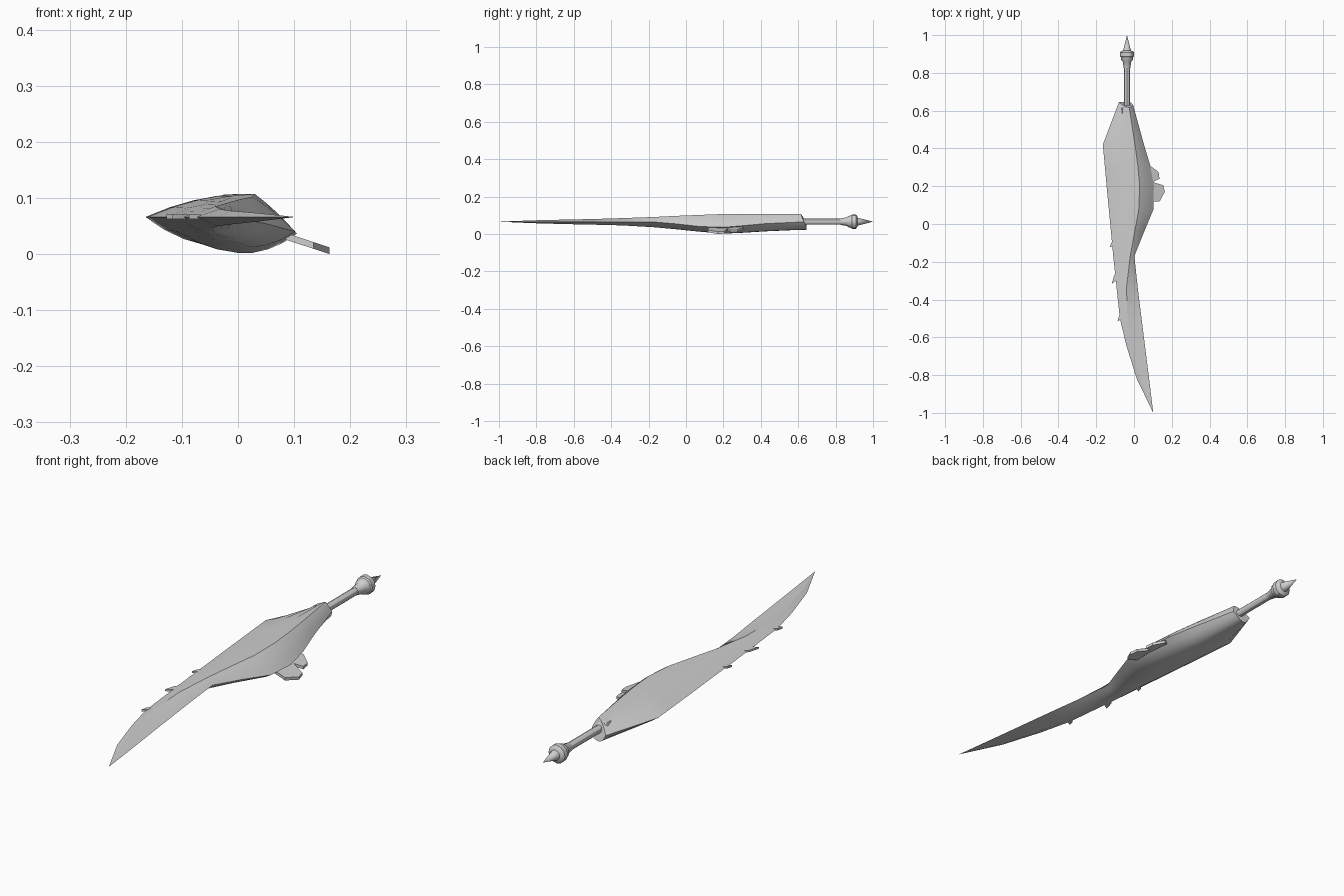
import bpy, bmesh, math
from mathutils import Vector

grey = bpy.data.materials.new("light_grey")
grey.diffuse_color = (0.62, 0.62, 0.62, 1)


def finish(name, bm, angle=30):
    bmesh.ops.recalc_face_normals(bm, faces=bm.faces)
    me = bpy.data.meshes.new(name)
    bm.to_mesh(me)
    bm.free()
    me.materials.append(grey)
    ob = bpy.data.objects.new(name, me)
    bpy.context.collection.objects.link(ob)
    bpy.ops.object.select_all(action='DESELECT')
    ob.select_set(True)
    bpy.context.view_layer.objects.active = ob
    bpy.ops.object.shade_smooth_by_angle(angle=math.radians(angle))
    return ob


def loft(name, rings, tip=None, angle=30):
    bm = bmesh.new()
    vs = [[bm.verts.new(p) for p in r] for r in rings]
    n = len(vs[0])
    for a, b in zip(vs, vs[1:]):
        for i in range(n):
            j = (i + 1) % n
            bm.faces.new((a[i], a[j], b[j], b[i]))
    bm.faces.new(vs[0])
    if tip:
        t = bm.verts.new(tip)
        for i in range(n):
            bm.faces.new((vs[-1][i], vs[-1][(i + 1) % n], t))
    else:
        bm.faces.new(vs[-1])
    return finish(name, bm, angle)


# Body and blade: y, then x/z of outer edge, top ridge, inner edge, keel
stations = [
    (0.625, -0.080, 0.055, -0.025, 0.106, -0.005, 0.065, -0.040, 0.024),
    (0.42, -0.165, 0.066, 0.005, 0.107, 0.053, 0.055, -0.030, 0.014),
    (0.31, -0.155, 0.066, 0.020, 0.107, 0.086, 0.045, -0.012, 0.007),
    (0.20, -0.145, 0.066, 0.030, 0.107, 0.105, 0.036, 0.000, 0.002),
    (0.075, -0.133, 0.066, 0.025, 0.102, 0.102, 0.040, 0.000, 0.014),
    (-0.05, -0.121, 0.066, 0.002, 0.097, 0.050, 0.054, -0.020, 0.025),
    (-0.17, -0.110, 0.066, -0.020, 0.091, 0.002, 0.064, -0.040, 0.036),
    (-0.34, -0.092, 0.066, -0.040, 0.085, 0.020, 0.064, -0.045, 0.046),
    (-0.50, -0.075, 0.066, -0.034, 0.080, 0.040, 0.065, -0.035, 0.050),
    (-0.645, -0.040, 0.066, -0.012, 0.077, 0.058, 0.065, -0.010, 0.053),
    (-0.82, 0.015, 0.066, 0.035, 0.073, 0.080, 0.065, 0.036, 0.058),
]
SUB = 4
rings = []
for k, s in enumerate(stations):
    y, ps = s[0], [Vector((s[i], 0, s[i + 1])) for i in (1, 3, 5, 7)]
    full = max(0.0, min(1.0, (y + 0.35) / 0.4))
    ring = []
    for i, bulge in enumerate((0.009, 0.004, 0.011, 0.013)):
        a, b = ps[i], ps[(i + 1) % 4]
        up = 1 if i < 2 else -1
        for j in range(SUB):
            t = j / SUB
            p = a.lerp(b, t)
            p.z += up * bulge * full * 4 * t * (1 - t)
            # the butt end slants: lower outer corner reaches further back
            slant = (0.035 - 0.45 * (p.z - 0.024) - 0.15 * (p.x + 0.08)) if k == 0 else 0
            p.y = y + max(-0.02, min(0.02, slant))
            ring.append(p)
    rings.append(ring)
loft("body_and_blade", rings, tip=(0.102, -1.0, 0.066))


# Grip, collar and spiked pommel turned about the handle axis
def turned(name, profile, tip=None, sides=12):
    cx, cz = -0.037, 0.066
    rs = [[(cx + r * math.cos(2 * math.pi * i / sides), y,
            cz + r * math.sin(2 * math.pi * i / sides)) for i in range(sides)]
          for y, r in profile]
    return loft(name, rs, tip and (cx, tip, cz))


turned("grip", [(0.58, 0.016), (0.84, 0.016)])
turned("collar", [(0.585, 0.034), (0.612, 0.034), (0.622, 0.027), (0.628, 0.016)], sides=8)
turned("pommel", [(0.825, 0.017), (0.860, 0.023), (0.870, 0.031), (0.883, 0.033),
                  (0.888, 0.038), (0.908, 0.038), (0.915, 0.030), (0.918, 0.021)], tip=1.0)


# Thin plates: outline in x/y, height falling with x
def plate(name, outline, height, thick):
    low = [(x, y, height(x) - thick / 2) for x, y in outline]
    high = [(x, y, height(x) + thick / 2) for x, y in outline]
    return loft(name, [low, high])


# Notched side fin
plate("side_fin", [(0.06, 0.29), (0.09, 0.305), (0.13, 0.275), (0.135, 0.24), (0.10, 0.222),
                   (0.155, 0.205), (0.163, 0.17), (0.135, 0.118), (0.06, 0.12)],
      lambda x: 0.030 - 0.33 * (x - 0.09), 0.012)

# Small thorns along the outer edge
for n, (x, y, s) in enumerate([(-0.117, -0.10, 0.5), (-0.097, -0.27, 1.0), (-0.076, -0.49, 0.55)]):
    plate(f"edge_thorn_{n + 1}", [(x + 0.01, y + 0.02 * s), (x - 0.008 * s, y),
                                  (x - 0.02 * s, y - 0.045 * s), (x + 0.01, y - 0.025 * s)],
          lambda v: 0.066, 0.008)
